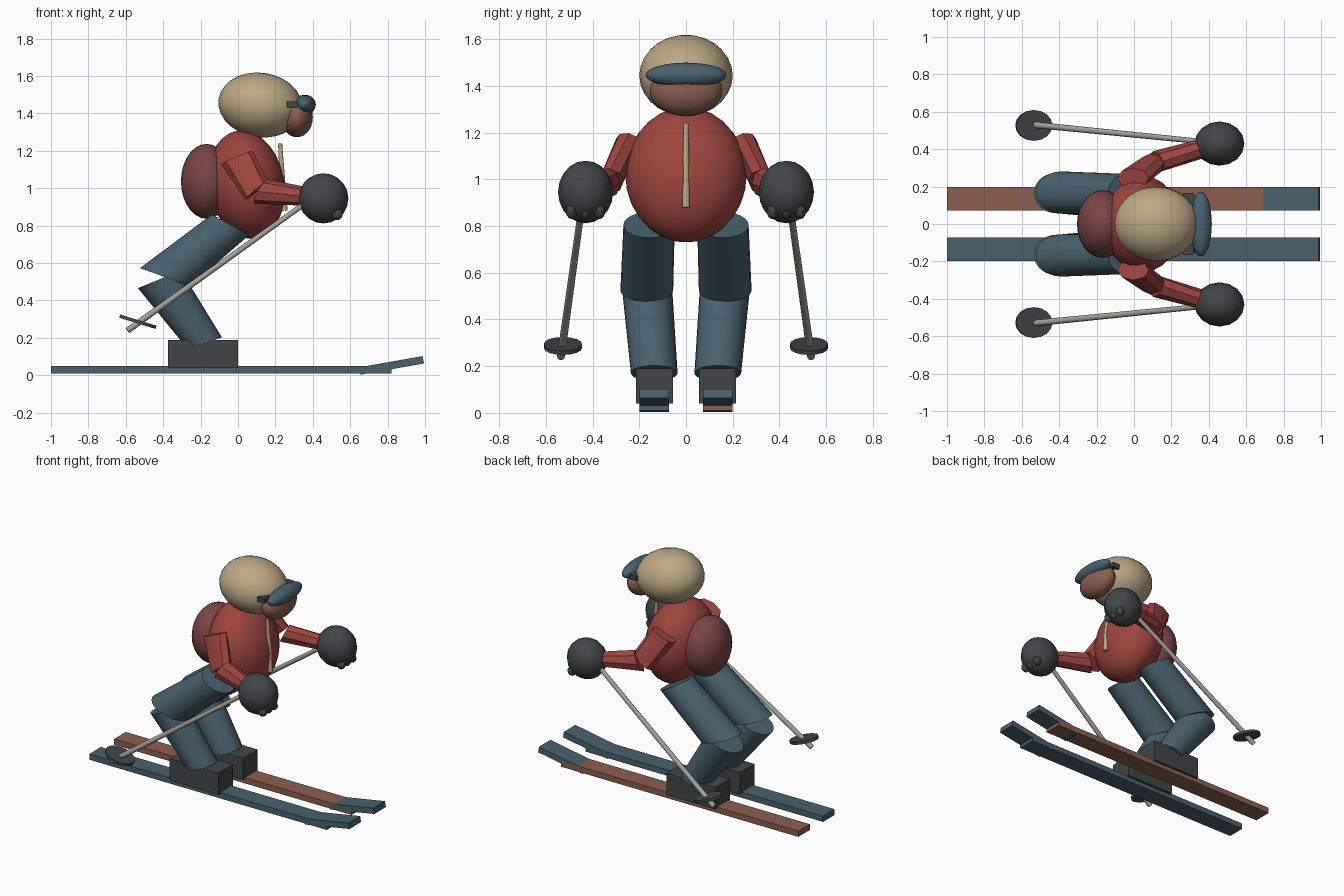
import bpy, bmesh, math
from mathutils import Matrix, Vector

cube = bpy.data.objects.get("Cube")
if cube:
    bpy.data.objects.remove(cube, do_unlink=True)


def material(name, r, g, b):
    """Flat material from 0-255 sRGB values."""
    col = [((c / 255 + 0.055) / 1.055) ** 2.4 for c in (r, g, b)] + [1]
    m = bpy.data.materials.new(name)
    m.use_nodes = True
    m.diffuse_color = col
    m.node_tree.nodes["Principled BSDF"].inputs["Base Color"].default_value = col
    return m


BLUE = material("slate blue", 72, 97, 111)
RED = material("jacket red", 158, 69, 63)
TAN = material("warm tan", 189, 168, 134)
DARK = material("charcoal", 66, 70, 70)
BROWN = material("clay brown", 139, 95, 79)
PLUM = material("dark plum", 122, 69, 70)
METAL = material("pole grey", 163, 161, 154)


def finish(bm, name, mat, angle=30):
    bmesh.ops.recalc_face_normals(bm, faces=bm.faces)
    me = bpy.data.meshes.new(name)
    bm.to_mesh(me)
    bm.free()
    me.materials.append(mat)
    ob = bpy.data.objects.new(name, me)
    bpy.context.scene.collection.objects.link(ob)
    bpy.ops.object.select_all(action="DESELECT")
    ob.select_set(True)
    bpy.context.view_layer.objects.active = ob
    bpy.ops.object.shade_smooth_by_angle(angle=math.radians(angle))
    return ob


def place(loc, size, pitch):
    return (Matrix.Translation(loc) @ Matrix.Rotation(math.radians(pitch), 4, "Y")
            @ Matrix.Diagonal((*size, 1)))


def ball(name, mat, loc, radii, pitch=0, segs=24, rings=14):
    bm = bmesh.new()
    bmesh.ops.create_uvsphere(bm, u_segments=segs, v_segments=rings, radius=1,
                              matrix=place(loc, radii, pitch))
    return finish(bm, name, mat, 40)


def box(name, mat, loc, size, pitch=0):
    bm = bmesh.new()
    bmesh.ops.create_cube(bm, size=1, matrix=place(loc, size, pitch))
    return finish(bm, name, mat)


def limb(name, mat, ends, sides=24):
    """Tube between two slanted rings, each given as (centre, axis u, axis v)."""
    bm = bmesh.new()
    rings = []
    for centre, u, v in ends:
        c, u, v = Vector(centre), Vector(u), Vector(v)
        angles = [math.tau * i / sides for i in range(sides)]
        rings.append([bm.verts.new(c + u * math.cos(a) + v * math.sin(a)) for a in angles])
    a, b = rings
    for i in range(sides):
        j = (i + 1) % sides
        bm.faces.new((a[i], a[j], b[j], b[i]))
    bm.faces.new(a)
    bm.faces.new(b)
    return finish(bm, name, mat, 50 if sides > 8 else 30)


def rod(name, mat, p0, p1, r0, r1, sides=10):
    """Round straight rod with square ends."""
    d = (Vector(p1) - Vector(p0)).normalized()
    v = d.cross(Vector((1, 0, 0.3))).normalized()
    u = d.cross(v)
    return limb(name, mat, [(p0, u * r0, v * r0), (p1, u * r1, v * r1)], sides)


# Body and head
ball("jacket_body", RED, (0.045, 0, 1.02), (0.203, 0.26, 0.292), -10)
ball("backpack", PLUM, (-0.168, 0, 1.037), (0.137, 0.182, 0.2))
ball("helmet", TAN, (0.12, 0, 1.445), (0.226, 0.2, 0.173), 8)
ball("face", BROWN, (0.315, 0, 1.38), (0.085, 0.155, 0.107))
ball("goggles", BLUE, (0.358, 0, 1.447), (0.058, 0.173, 0.053))
box("goggle_strap", DARK, (0.29, 0, 1.447), (0.055, 0.33, 0.032))
rod("zipper", TAN, (0.248, 0, 0.88), (0.225, 0, 1.24), 0.017, 0.011)

# Paired parts
for side, s in (("left", 1), ("right", -1)):
    def at(x, y, z):
        return (x, y * s, z)

    # Skis, boots
    box(side + "_ski", BROWN if s > 0 else BLUE, at(-0.09, 0.136, 0.03), (1.82, 0.126, 0.04))
    box(side + "_ski_tip", BLUE, at(0.821, 0.136, 0.053), (0.345, 0.126, 0.04), -10)
    box(side + "_boot", DARK, at(-0.187, 0.135, 0.115), (0.375, 0.16, 0.15))

    # Legs
    limb(side + "_shin", BLUE, [
        (at(-0.42, 0.165, 0.513), (0.115, 0, 0.047), (0, 0.107, 0)),
        (at(-0.176, 0.136, 0.17), (0.09, 0, 0.033), (0, 0.1, 0))])
    limb(side + "_thigh", BLUE, [
        (at(-0.39, 0.168, 0.525), (0.134, 0, -0.048), (0, 0.113, 0)),
        (at(-0.04, 0.158, 0.805), (0.1, 0, -0.055), (0, 0.11, 0))])

    # Arms
    limb(side + "_upper_arm", RED, [
        (at(-0.005, 0.245, 1.163), (0.085, 0, 0.035), at(0, 0.055, 0.01)),
        (at(0.1, 0.322, 0.99), (0.06, 0, 0.052), at(-0.01, 0.055, 0))], 8)
    limb(side + "_forearm", RED, [
        (at(0.123, 0.335, 0.983), (0.035, 0, 0.065), at(-0.02, 0.055, 0)),
        (at(0.37, 0.405, 0.956), (0, 0, 0.05), at(-0.012, 0.05, 0))], 8)

    # Gloves with fingertips
    ball(side + "_glove", DARK, at(0.457, 0.43, 0.946), (0.133, 0.118, 0.134), 0, 16, 10)
    for i in range(3):
        ball(f"{side}_fingertip_{i + 1}", DARK, at(0.53, 0.37 + 0.06 * i, 0.862),
             (0.032, 0.024, 0.032), 0, 10, 6)

    # Poles
    rod(side + "_pole", METAL, at(0.42, 0.435, 0.963), at(-0.59, 0.536, 0.24), 0.014, 0.017)
    limb(side + "_pole_basket", DARK, [
        (at(-0.538, 0.527, 0.278), (0.097, 0, -0.03), (0, 0.082, 0)),
        (at(-0.533, 0.527, 0.295), (0.097, 0, -0.03), (0, 0.082, 0))], 16)
